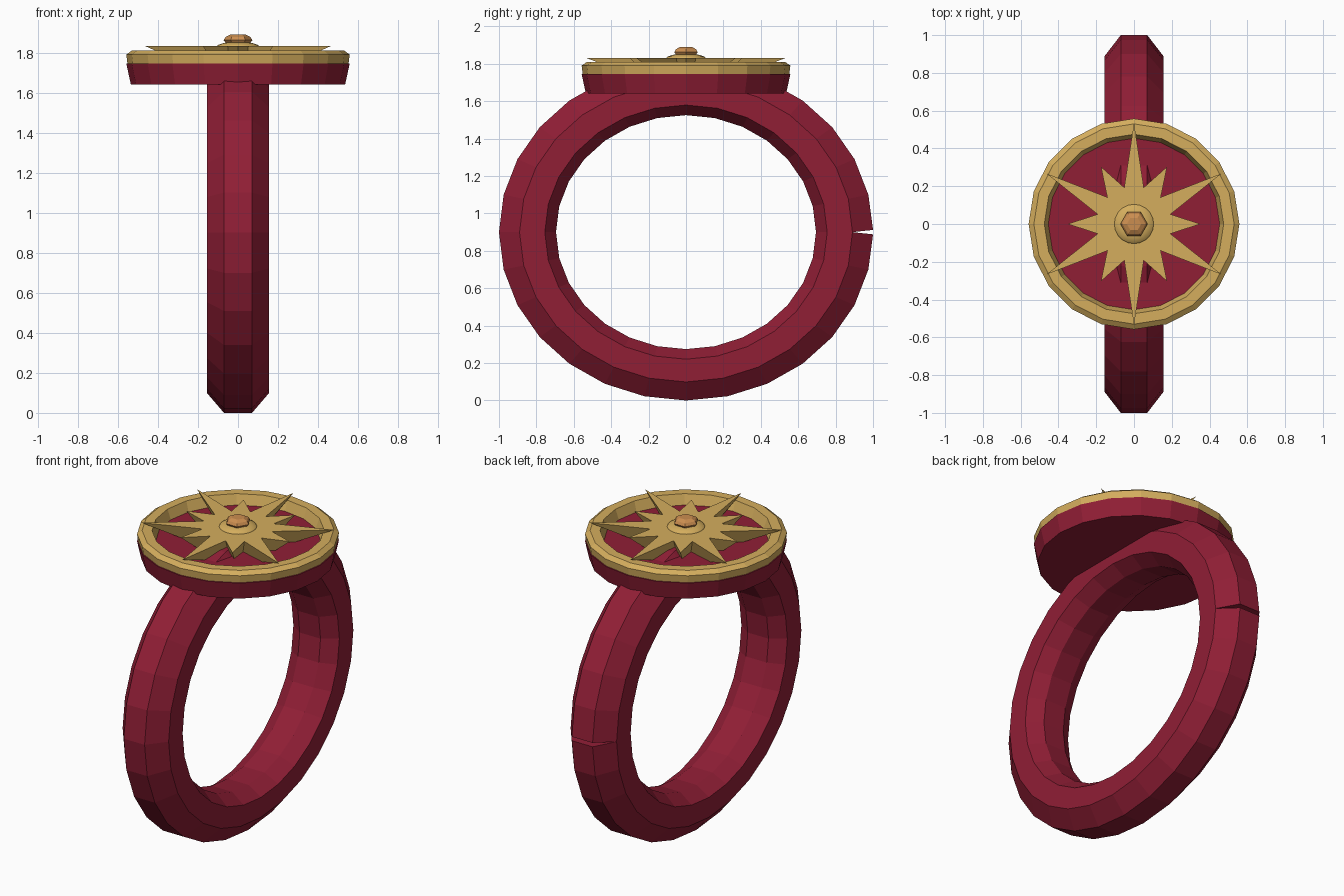
import bpy, bmesh
from math import sin, cos, pi, radians

if "Cube" in bpy.data.objects:
    bpy.data.objects.remove(bpy.data.objects["Cube"])


def material(name, rgb):
    m = bpy.data.materials.new(name)
    m.diffuse_color = (*rgb, 1)
    m.use_nodes = True
    m.node_tree.nodes["Principled BSDF"].inputs["Base Color"].default_value = m.diffuse_color
    return m


RED = material("crimson", (0.28, 0.013, 0.036))
GOLD = material("gold", (0.66, 0.42, 0.11))
COPPER = material("copper", (0.60, 0.27, 0.08))


def make(name, rings, mat, closed_rows=False, caps=True):
    """Skin a list of equal-length vertex loops."""
    bm = bmesh.new()
    rows = [[bm.verts.new(p) for p in r] for r in rings]
    n = len(rows[0])
    pairs = list(zip(rows, rows[1:]))
    if closed_rows:
        pairs.append((rows[-1], rows[0]))
    for a, b in pairs:
        for i in range(n):
            j = (i + 1) % n
            bm.faces.new((a[i], a[j], b[j], b[i]))
    if caps and not closed_rows:
        bm.faces.new(rows[0])
        bm.faces.new(rows[-1])
    bmesh.ops.recalc_face_normals(bm, faces=bm.faces)
    me = bpy.data.meshes.new(name)
    bm.to_mesh(me)
    bm.free()
    me.materials.append(mat)
    ob = bpy.data.objects.new(name, me)
    bpy.context.collection.objects.link(ob)
    return ob


def lathe(name, profile, sides, mat, closed=False):
    rings = [[(r * cos(2 * pi * i / sides), r * sin(2 * pi * i / sides), z)
              for i in range(sides)] for r, z in profile]
    return make(name, rings, mat, closed)


# finger band: bevelled section swept round an ellipse, split slightly at the seam
half = [(0.07, 1.0), (0.155, 0.89), (0.155, 0.755), (0.07, 0.695)]
section = half + [(-x, r) for x, r in reversed(half)]
SEG = 28
rings = []
for k in range(SEG + 1):
    a = 2 * pi * k / SEG
    gap = 0.012 if k == 0 else -0.012 if k == SEG else 0
    rings.append([(x, r * cos(a), 0.9 + 0.9 * r * sin(a) + (gap if r == 1.0 else 0))
                  for x, r in section])
make("band", rings, RED)

# round head plate and its raised rim
lathe("head_plate", [(0.535, 1.64), (0.558, 1.745), (0.46, 1.75)], 20, RED)
lathe("head_rim", [(0.552, 1.742), (0.558, 1.79), (0.53, 1.81), (0.475, 1.81),
                   (0.452, 1.745)], 20, GOLD, closed=True)


# twelve-pointed star, tapering down to the plate
def star(long, short, inner, z):
    pts = []
    for k in range(24):
        r = inner if k % 2 else (short if k % 4 == 0 else long)
        a = radians(15 * k)
        pts.append((r * cos(a), r * sin(a), z))
    return pts


make("star", [star(0.32, 0.25, 0.16, 1.75), star(0.535, 0.35, 0.2, 1.832)], GOLD)

# centre boss and six-sided gem
boss = lathe("boss", [(0.11, 1.825), (0.10, 1.838), (0.07, 1.848), (0.04, 1.852)], 20, GOLD)
boss.data.shade_smooth()
lathe("gem", [(0.055, 1.84), (0.072, 1.862), (0.062, 1.878), (0.038, 1.89)], 6, COPPER)
